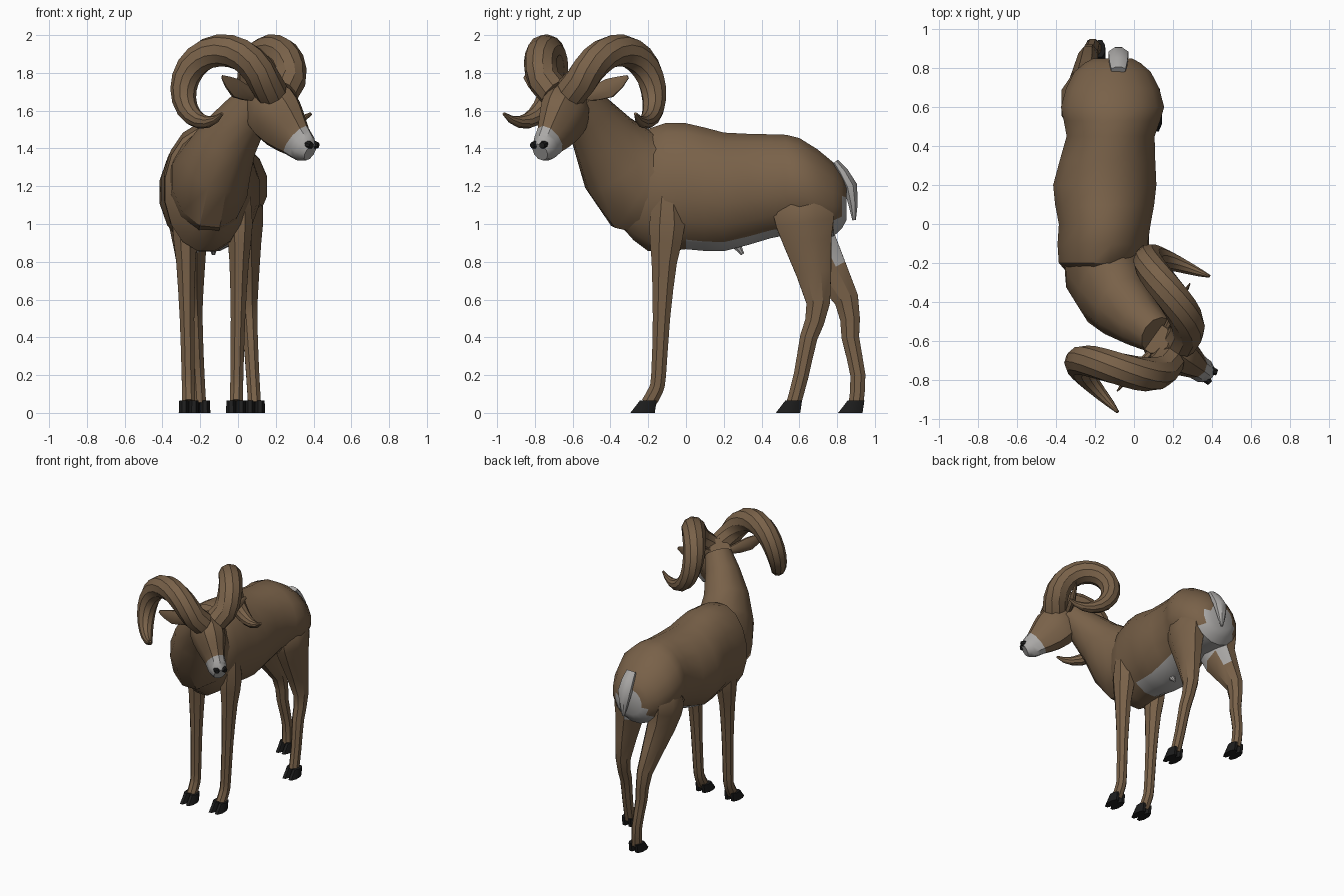
import bpy, bmesh, math
from mathutils import Vector

cube = bpy.data.objects.get("Cube")
if cube:
    bpy.data.objects.remove(cube, do_unlink=True)


def material(name, red, green, blue):
    colour = (red, green, blue, 1)
    result = bpy.data.materials.new(name)
    result.use_nodes = True
    result.diffuse_color = colour
    result.node_tree.nodes["Principled BSDF"].inputs["Base Color"].default_value = colour
    return result


BROWN = material("brown coat", .19, .12, .066)
PALE = material("pale fur", .4, .39, .38)
DARK = material("dark hoof", .012, .012, .012)

X, Y, Z = Vector((1, 0, 0)), Vector((0, 1, 0)), Vector((0, 0, 1))
# Frame of the turned head: forward and left
FORWARD, LEFT = Vector((.83, -.56, 0)), Vector((.56, .83, 0))
HEAD = Vector((.15, -.615, 0))


def head_rows(rows, side=1):
    """Move rows given as forward, left, up into the turned head's frame."""
    return [(*(HEAD + FORWARD * forward + LEFT * left * side + Z * up), width, depth)
            for forward, left, up, width, depth in rows]


def smooth_rows(rows):
    """Add a curved midpoint between neighbouring stations."""
    points = [Vector(row) for row in rows]
    last = len(points) - 1
    result = []
    for i in range(last):
        outer = points[max(i - 1, 0)] + points[min(i + 2, last)]
        inner = points[i] + points[i + 1]
        result += [points[i], (inner * 9 - outer) / 16]
    return result + [points[last]]


def loft(name, rows, sides=8, mats=(BROWN,), ref=X, axis=None, rule=None):
    """Skin elliptical rings (x, y, z, half width, half depth) along a path."""
    bm = bmesh.new()
    centres = [Vector(row[:3]) for row in rows]
    last = len(rows) - 1
    rings = []
    for i, row in enumerate(rows):
        along = axis or (centres[min(i + 1, last)] - centres[max(i - 1, 0)]).normalized()
        across = (ref - along * ref.dot(along)).normalized()
        over = along.cross(across)
        ring = []
        for k in range(sides):
            angle = math.tau * (k + .5) / sides
            offset = across * row[3] * math.cos(angle) + over * row[4] * math.sin(angle)
            ring.append(bm.verts.new(centres[i] + offset))
        rings.append(ring)
    for lower, upper in zip(rings, rings[1:]):
        for k in range(sides):
            bm.faces.new((lower[k - 1], lower[k], upper[k], upper[k - 1]))
    bm.faces.new(rings[0])
    bm.faces.new(rings[-1])
    bmesh.ops.recalc_face_normals(bm, faces=bm.faces)
    if rule:
        for face in bm.faces:
            face.material_index = int(rule(face.calc_center_median(), face.normal))
    mesh = bpy.data.meshes.new(name)
    bm.to_mesh(mesh)
    bm.free()
    for mat in mats:
        mesh.materials.append(mat)
    part = bpy.data.objects.new(name, mesh)
    bpy.context.collection.objects.link(part)
    bpy.ops.object.select_all(action='DESELECT')
    part.select_set(True)
    bpy.context.view_layer.objects.active = part
    bpy.ops.object.shade_smooth_by_angle(angle=math.radians(35))


# Trunk with pale belly and rump patch
def trunk_rule(centre, normal):
    belly = normal.z < -.8 and centre.y > 0
    rump = normal.y > .3 and centre.z < 1.16 and abs(centre.x + .1) < .13
    return belly or rump


loft("trunk", smooth_rows([
    (-.15, -.33, 1.13, .1, .16), (-.17, -.2, 1.18, .22, .33), (-.15, 0, 1.2, .24, .34),
    (-.15, .2, 1.17, .27, .32), (-.12, .45, 1.2, .23, .28), (-.11, .6, 1.2, .27, .26),
    (-.11, .78, 1.13, .2, .2), (-.11, .85, 1.12, .1, .1)]),
    sides=16, mats=(BROWN, PALE), axis=Y, rule=trunk_rule)
loft("belly_tuft", [(-.13, .26, .9, .03, .03), (-.13, .3, .84, .01, .01)], mats=(PALE,))

# Neck curving up into the turned head
loft("neck", smooth_rows([
    (-.16, -.05, 1.22, .2, .28), (-.15, -.25, 1.23, .21, .29),
    (-.05, -.43, 1.45, .16, .18), (.12, -.57, 1.68, .1, .1)]), sides=12)


# Head with pale muzzle
def muzzle_rule(centre, normal):
    return (centre - HEAD).dot(FORWARD) - 1.2 * centre.z > -1.54


loft("head", smooth_rows(head_rows([
    (-.05, 0, 1.7, .08, .1), (.03, 0, 1.61, .12, .16), (.11, 0, 1.52, .1, .145),
    (.19, 0, 1.445, .07, .1), (.24, 0, 1.405, .066, .082), (.28, 0, 1.38, .045, .05)])),
    sides=10, mats=(BROWN, PALE), ref=LEFT, rule=muzzle_rule)


# Horn: a tapering ring that spirals outward from the brow
def horn_row(t):
    angle = math.radians(320 * t - 10)
    radius = .08 * (1 - t ** 3) + .008
    return (.19 * math.cos(angle) - .12, .05 + .37 * t ** .6,
            1.73 + .19 * math.sin(angle), radius, radius)


# Paired parts of the head
for label, side in (("left", 1), ("right", -1)):
    horn = [horn_row(step / 18) for step in range(19)]
    loft(label + "_horn", head_rows(horn, side), sides=10, ref=LEFT)
    ear = [(-.03, .08, 1.68, .02, .03), (-.05, .22, 1.72, .02, .055), (-.06, .33, 1.78, .004, .01)]
    loft(label + "_ear", smooth_rows(head_rows(ear, side)), ref=FORWARD)
    nostril = [(.28, .025, 1.42, .024, .024), (.31, .032, 1.416, .016, .016)]
    loft(label + "_nostril", head_rows(nostril, side), mats=(DARK,), ref=LEFT)


# Leg that swells toward the body, with a cloven hoof of two tapered toes
def leg(name, foot_x, lean, swell, path):
    rows = []
    for y, z in path:
        bulge = swell * min(z ** 3, 6 * (1.25 - z))
        rows.append((foot_x + lean * z, y, z, .037 + .6 * bulge, .042 + bulge))
    inward = -1 if foot_x > -.13 else 1
    loft(name, smooth_rows(rows), mats=(BROWN, PALE),
         rule=lambda centre, normal: swell > .1 and centre.z > .86 and normal.x * inward > .3)
    foot_y = path[-1][0] - .03
    for toe, shift in (("outer", -inward), ("inner", inward)):
        x = foot_x + .026 * shift
        loft(f"{name}_{toe}_toe", [(x, foot_y + .03, .065, .027, .048), (x, foot_y, 0, .03, .07)],
             mats=(DARK,), axis=-Z)


# Matching front legs
front_path = [(-.1, 1.2), (-.1, 1), (-.115, .8), (-.13, .5), (-.145, .2), (-.16, .12), (-.2, .05)]
leg("left_front_leg", -.01, .02, .06, front_path)
leg("right_front_leg", -.26, -.02, .06, front_path)

# Hind legs in stride: left forward, right back
leg("left_hind_leg", .09, -.06, .13,
    [(.6, 1.2), (.62, 1.08), (.645, .9), (.7, .58), (.65, .4), (.61, .2), (.57, .05)])
leg("right_hind_leg", -.2, -.06, .13,
    [(.6, 1.2), (.62, 1.08), (.67, .9), (.85, .6), (.87, .4), (.91, .2), (.9, .05)])

# Short tail
loft("tail", smooth_rows([
    (-.08, .79, 1.33, .04, .02), (-.08, .87, 1.2, .055, .04), (-.08, .89, 1.02, .01, .01)]),
    mats=(PALE,))
